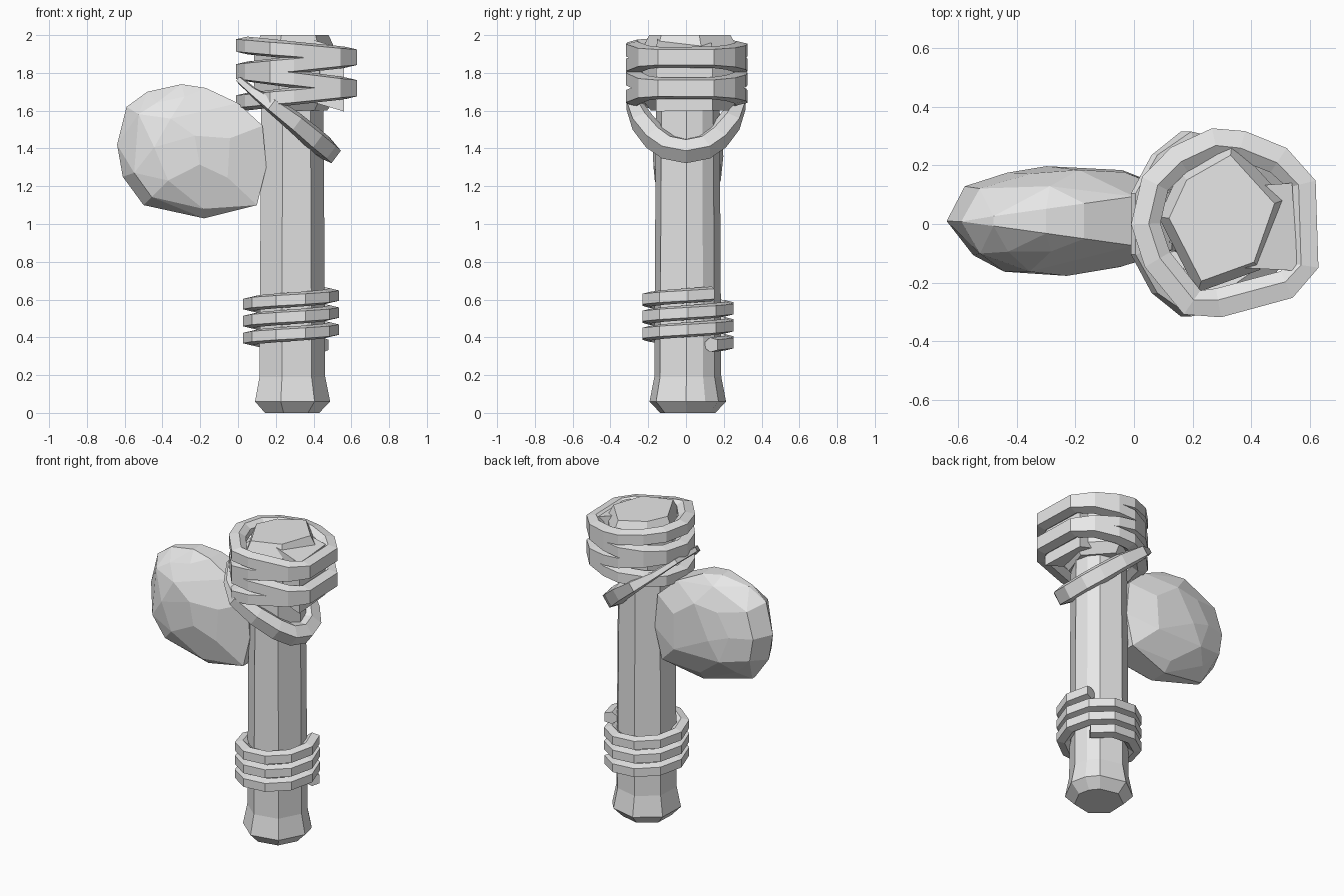
import bpy, bmesh, math, random
from mathutils import Vector

cube = bpy.data.objects.get("Cube")
if cube:
    bpy.data.objects.remove(cube)

grey = bpy.data.materials.new("plain_grey")
grey.use_nodes = True
grey.diffuse_color = (0.8, 0.8, 0.8, 1)
for node in grey.node_tree.nodes:
    if node.type == 'BSDF_PRINCIPLED':
        node.inputs["Base Color"].default_value = (0.8, 0.8, 0.8, 1)


def finish(name, bm):
    bmesh.ops.recalc_face_normals(bm, faces=bm.faces)
    mesh = bpy.data.meshes.new(name)
    bm.to_mesh(mesh)
    bm.free()
    mesh.materials.append(grey)
    obj = bpy.data.objects.new(name, mesh)
    bpy.context.collection.objects.link(obj)
    return obj


def skin(name, rings, closed=False):
    """Join equal rings of points with faces, capping the ends if open."""
    bm = bmesh.new()
    loops = [[bm.verts.new(p) for p in ring] for ring in rings]
    n = len(loops[0])
    pairs = list(zip(loops, loops[1:]))
    if closed:
        pairs.append((loops[-1], loops[0]))
    else:
        bm.faces.new(loops[0])
        bm.faces.new(loops[-1])
    for a, b in pairs:
        for i in range(n):
            j = (i + 1) % n
            bm.faces.new((a[i], a[j], b[j], b[i]))
    return finish(name, bm)


def sweep(name, path, section, up, sizes=None, closed=False):
    """Carry a flat section (outward, up) along a counter-clockwise path."""
    path = [Vector(p) for p in path]
    up = Vector(up).normalized()
    last = len(path) - 1
    rings = []
    for i, p in enumerate(path):
        before = path[i - 1] if (i or closed) else p
        after = path[(i + 1) % len(path)] if (i < last or closed) else p
        out = (after - before).cross(up).normalized()
        s = sizes[i] if sizes else 1
        rings.append([p + out * u * s + up * v * s for u, v in section])
    return skin(name, rings, closed)


def polar(cx, cy, r, degrees, z):
    a = math.radians(degrees)
    return (cx + r * math.cos(a), cy + r * math.sin(a), z)


# Many-sided handle with a flared foot
corners = (255, 307, 358, 27, 52, 101, 152, 204)
profile = [(0.15, 0), (0.208, 0.06), (0.182, 0.19), (0.177, 1.0), (0.172, 1.65)]
skin("handle", [[polar(0.28, 0.008, r, a, z) for a in corners]
                for r, z in profile])

# Six-sided head of the handle inside the binding
head = [(0.12, 0.02), (0.23, -0.195), (0.41, -0.13),
        (0.48, 0.07), (0.33, 0.235), (0.18, 0.15)]
skin("handle_head", [[(0.3 + (x - 0.3) * s, y * s, z) for x, y in head]
                     for z, s in [(1.6, 0.95), (1.66, 1.2), (1.92, 1.2), (2.0, 1.0)]])

# Wedge packed in beside the head
wedge = [(0.38, -0.15), (0.56, -0.16), (0.54, 0.14), (0.4, 0.13)]
skin("head_wedge", [[(x, y, z + (0.48 - x) * 0.3) for x, y in wedge]
                    for z in (1.62, 1.95)])

# Upper binding: turns of flat cord, tilted alternately left and right
outline = [(78, 0.325), (97, 0.33), (125, 0.32), (150, 0.325), (180, 0.32),
           (208, 0.31), (247, 0.34), (266, 0.32), (315, 0.345), (333, 0.355),
           (387, 0.345), (410, 0.335)]
cord = [(-0.06, -0.02), (-0.02, -0.047), (0.04, -0.033),
        (0.04, 0.033), (-0.02, 0.047), (-0.06, 0.02)]
turns = {"top": (1.948, 1.888), "second": (1.81, 1.878),
         "third": (1.805, 1.725), "bottom": (1.645, 1.712)}
for label, (left_z, right_z) in turns.items():
    ring = []
    for deg, r in outline:
        x, y, _ = polar(0.31, 0, r - 0.04, deg, 0)
        ring.append((x, y, left_z + (right_z - left_z) * x / 0.62))
    sweep(label + "_binding_turn", ring, cord, (0, 0, 1), closed=True)

# Lower binding: a rising coil of thinner cord
thin_cord = [(u * 0.8, v * 0.83) for u, v in cord]
steps = 30
coil = [polar(0.28, 0.01, 0.222, 36 + 36 * k, 0.36 + 0.27 * k / steps)
        for k in range(steps + 1)]
sweep("lower_binding", coil, thin_cord, (0, 0, 1))

# Slanted strap looped from the stone round the back of the handle
half = [(0.46, 0.1, 1.405, 1.25), (0.4, 0.17, 1.455, 1.25),
        (0.3, 0.24, 1.54, 1.15), (0.18, 0.28, 1.63, 0.9),
        (0.08, 0.22, 1.7, 0.5), (0.01, 0.1, 1.76, 0.4)]
strap = [(0.48, 0, 1.385, 1.25)] + half
strap += [(x, -y, z, s) for x, y, z, s in reversed(half)]
sweep("slanted_strap", [p[:3] for p in strap], cord, (0.6, 0, 0.8),
      [p[3] for p in strap], closed=True)

# Chipped stone: lens-shaped, sharp at the outer edge, blunt at the handle
random.seed(4)
edge = [(-0.3, 1.74), (-0.17, 1.72), (0.0, 1.64), (0.13, 1.52), (0.15, 1.3),
        (0.1, 1.1), (-0.18, 1.03), (-0.5, 1.1), (-0.61, 1.25), (-0.64, 1.42),
        (-0.59, 1.62), (-0.48, 1.7)]
cx, cz = -0.21, 1.39
bm = bmesh.new()
for side in (-1, 1):
    for scale, depth in ((1, 0), (0.83, 0.11), (0.52, 0.165), (0.2, 0.18)):
        for i, (x, z) in enumerate(edge):
            if scale < 0.6 and i % 2 == (scale < 0.3):
                continue
            blunt = max(0, min(0.1, (x + 0.6) * 0.14))
            wobble = random.uniform(-0.012, 0.012) if scale < 1 else 0
            y = side * (max(depth, blunt) + wobble) + 0.01
            k = scale + wobble * 3
            bm.verts.new((cx + (x - cx) * k, y, cz + (z - cz) * k))
bmesh.ops.remove_doubles(bm, verts=bm.verts, dist=0.005)
bmesh.ops.convex_hull(bm, input=bm.verts)
loose = [v for v in bm.verts if not v.link_faces]
bmesh.ops.delete(bm, geom=loose, context='VERTS')
bmesh.ops.dissolve_limit(bm, angle_limit=math.radians(7),
                         verts=bm.verts, edges=bm.edges)
finish("stone_blade", bm)
